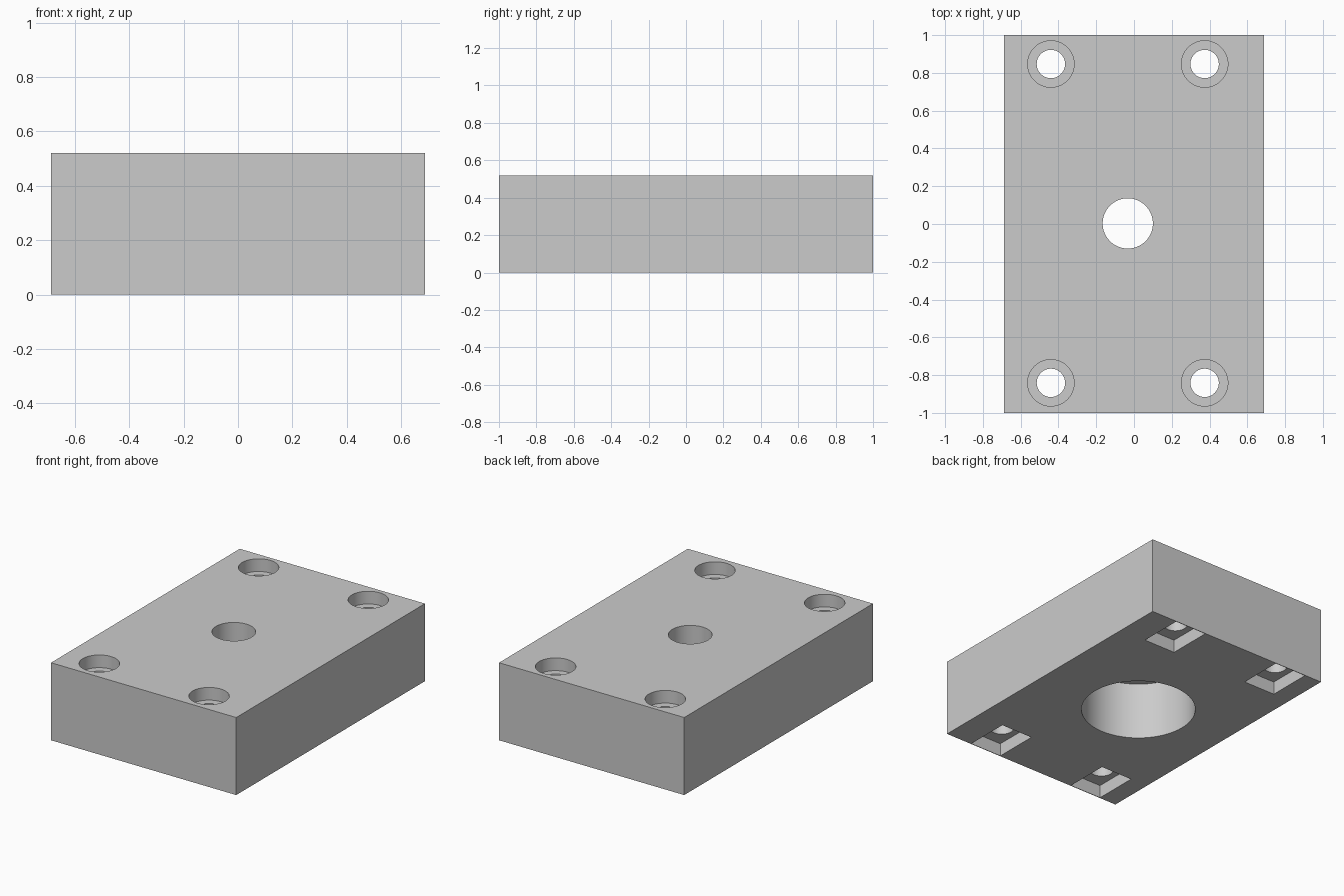
import bpy
import math

if "Cube" in bpy.data.objects:
    bpy.data.objects.remove(bpy.data.objects["Cube"], do_unlink=True)

WIDTH, LENGTH, HEIGHT = 1.374, 2.0, 0.52
AXIS_X = -0.033          # the whole hole pattern sits slightly off centre
SPACING_X = 0.407
SPACING_Y = 0.844
OVER = 0.05              # how far cutters stick out of the block

grey = bpy.data.materials.new("light grey")
grey.use_nodes = True
colour = (0.6, 0.6, 0.6, 1)
grey.diffuse_color = colour
grey.node_tree.nodes["Principled BSDF"].inputs["Base Color"].default_value = colour


def box(name, x, y, z0, z1, sx, sy):
    bpy.ops.mesh.primitive_cube_add(size=1, location=(x, y, (z0 + z1) / 2))
    ob = bpy.context.object
    ob.name = name
    ob.scale = (sx, sy, z1 - z0)
    bpy.ops.object.transform_apply(location=True, rotation=False, scale=True)
    return ob


def rod(name, x, y, z0, z1, radius):
    bpy.ops.mesh.primitive_cylinder_add(vertices=64, radius=radius, depth=z1 - z0,
                                        location=(x, y, (z0 + z1) / 2))
    ob = bpy.context.object
    ob.name = name
    return ob


# Main block
block = box("mounting_block", 0, 0, 0, HEIGHT, WIDTH, LENGTH)
block.data.materials.append(grey)

# Central through hole and the wide bore below it
cutters = [
    rod("centre_hole_cutter", AXIS_X, 0.003, -OVER, HEIGHT + OVER, 0.133),
    rod("wide_bore_cutter", AXIS_X, 0.003, -OVER, 0.388, 0.356),
]

# Corner screw holes, counterbored on top, with nut pockets underneath
for sx in (-1, 1):
    for sy in (-1, 1):
        x = AXIS_X + sx * SPACING_X
        y = sy * SPACING_Y + 0.003
        cutters += [
            rod("screw_hole_cutter", x, y, -OVER, HEIGHT + OVER, 0.075),
            rod("counterbore_cutter", x, y, HEIGHT - 0.085, HEIGHT + OVER, 0.123),
            box("nut_pocket_cutter", x, sy * 0.845, -OVER, 0.087, 0.237, 0.302),
        ]

# Cut everything out of the block
for cutter in cutters:
    cutter.hide_render = True
    mod = block.modifiers.new("cut", "BOOLEAN")
    mod.operation = "DIFFERENCE"
    mod.solver = "EXACT"
    mod.object = cutter

bpy.ops.object.select_all(action="DESELECT")
block.select_set(True)
bpy.context.view_layer.objects.active = block
for mod in list(block.modifiers):
    bpy.ops.object.modifier_apply(modifier=mod.name)
for cutter in cutters:
    bpy.data.objects.remove(cutter, do_unlink=True)

# Round walls smooth, edges crisp
bpy.ops.object.shade_smooth_by_angle(angle=math.radians(30))
